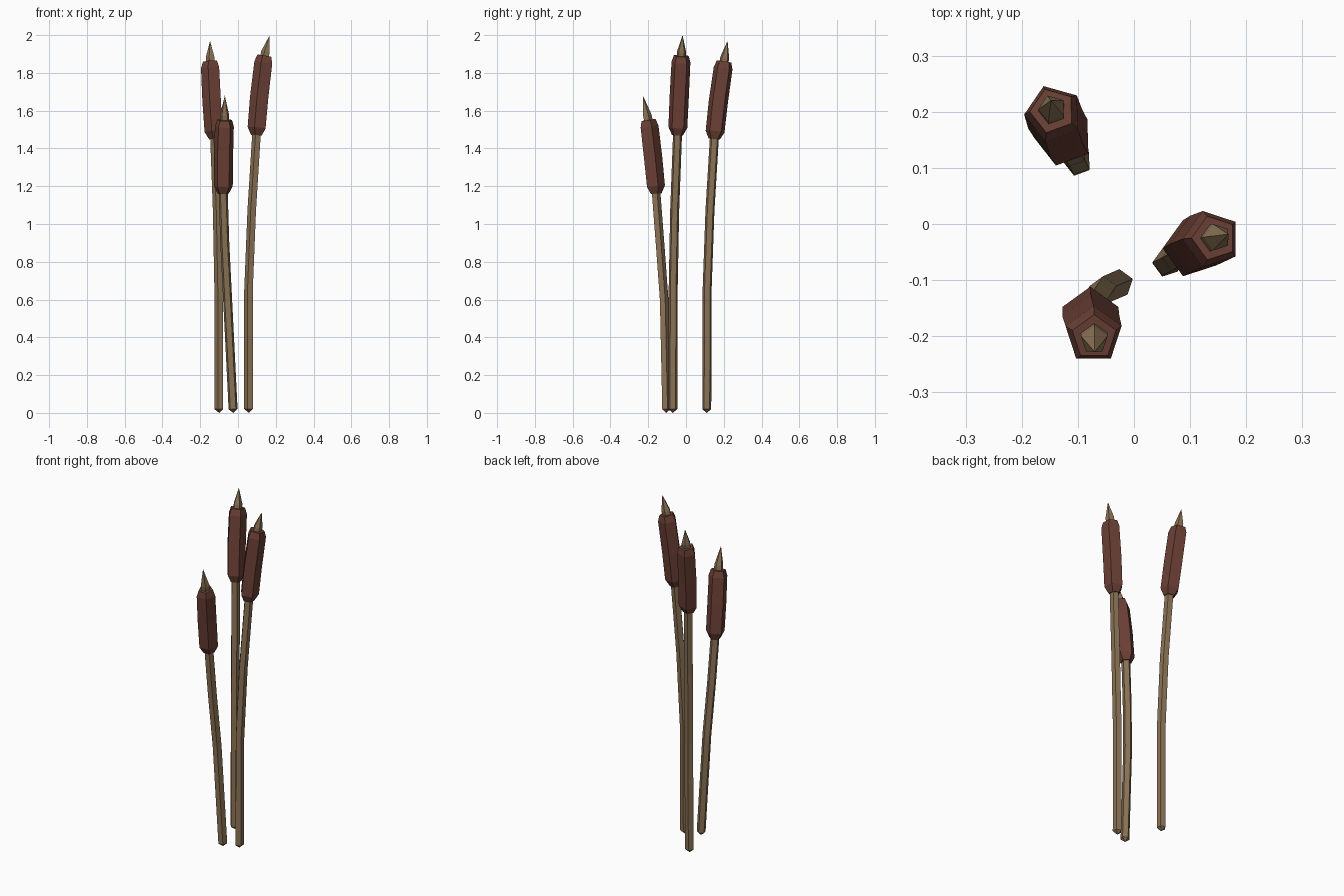
import bpy, bmesh, math
from mathutils import Vector

if "Cube" in bpy.data.objects:
    bpy.data.objects.remove(bpy.data.objects["Cube"])


def material(name, rgb):
    m = bpy.data.materials.new(name)
    m.diffuse_color = (*rgb, 1)
    m.use_nodes = True
    m.node_tree.nodes["Principled BSDF"].inputs["Base Color"].default_value = m.diffuse_color
    return m


STALK = material("dry straw", (0.258, 0.171, 0.091))
HEAD = material("reddish brown", (0.147, 0.051, 0.036))


def at(path, z):
    """Point on the bent centre line at height z."""
    for a, b in zip(path, path[1:]):
        if z <= b.z or b is path[-1]:
            return a.lerp(b, (z - a.z) / (b.z - a.z))


def tube(name, path, rings, twist, mat):
    """Five-sided tube along the path; rings are (height, radius), radius 0 is a point."""
    bm = bmesh.new()
    loops = []
    for z, r in rings:
        c = at(path, z)
        if r == 0:
            loops.append([bm.verts.new(c)])
            continue
        lo, hi = max(z - 0.06, 0), min(z + 0.06, path[-1].z)
        rot = Vector((0, 0, 1)).rotation_difference(at(path, hi) - at(path, lo))
        loop = []
        for k in range(5):
            a = math.radians(twist + 72 * k)
            loop.append(bm.verts.new(c + rot @ Vector((r * math.cos(a), r * math.sin(a), 0))))
        loops.append(loop)
    for p, q in zip(loops, loops[1:]):
        for k in range(5):
            n = (k + 1) % 5
            if len(p) == 1:
                bm.faces.new((p[0], q[n], q[k]))
            elif len(q) == 1:
                bm.faces.new((p[k], p[n], q[0]))
            else:
                bm.faces.new((p[k], p[n], q[n], q[k]))
    for end in (loops[0], loops[-1]):
        if len(end) > 1:
            bm.faces.new(end)
    bmesh.ops.recalc_face_normals(bm, faces=bm.faces)
    me = bpy.data.meshes.new(name)
    bm.to_mesh(me)
    bm.free()
    me.materials.append(mat)
    ob = bpy.data.objects.new(name, me)
    bpy.context.collection.objects.link(ob)


# Centre lines: ground, two bends, head bottom, head middle, head top, tip
REEDS = {
    "right": (36, [(.058, -.07, 0), (.058, -.068, .65), (.075, -.06, 1.07), (.1, -.045, 1.47),
                   (.117, -.036, 1.67), (.143, -.025, 1.89), (.168, -.018, 2.0)]),
    "back": (38, [(-.1, .11, 0), (-.1, .112, .65), (-.108, .127, 1.07), (-.122, .15, 1.45),
                  (-.135, .172, 1.65), (-.145, .202, 1.86), (-.148, .22, 1.97)]),
    "front": (90, [(-.025, -.105, 0), (-.055, -.118, .6), (-.07, -.14, .9), (-.078, -.16, 1.16),
                   (-.077, -.18, 1.36), (-.071, -.202, 1.55), (-.07, -.228, 1.68)]),
}

for name, (twist, pts) in REEDS.items():
    path = [Vector(p) for p in pts]
    zs = [p.z for p in path]
    bottom, mid, top, tip = zs[3:]
    # Stalk, running through the head and ending in a spike
    rings = [(0, 0), (0.02, 0.025)] + [(z, 0.025) for z in zs[1:6]]
    rings += [(top + (tip - top) * 0.2, 0.025), (tip, 0)]
    tube(name + "_stalk", path, rings, twist, STALK)
    # Seed head with chamfered ends
    tube(name + "_seed_head", path,
         [(bottom, 0.031), (bottom + 0.04, 0.0525), (mid, 0.0535),
          (top - 0.035, 0.0525), (top, 0.041)], twist, HEAD)
